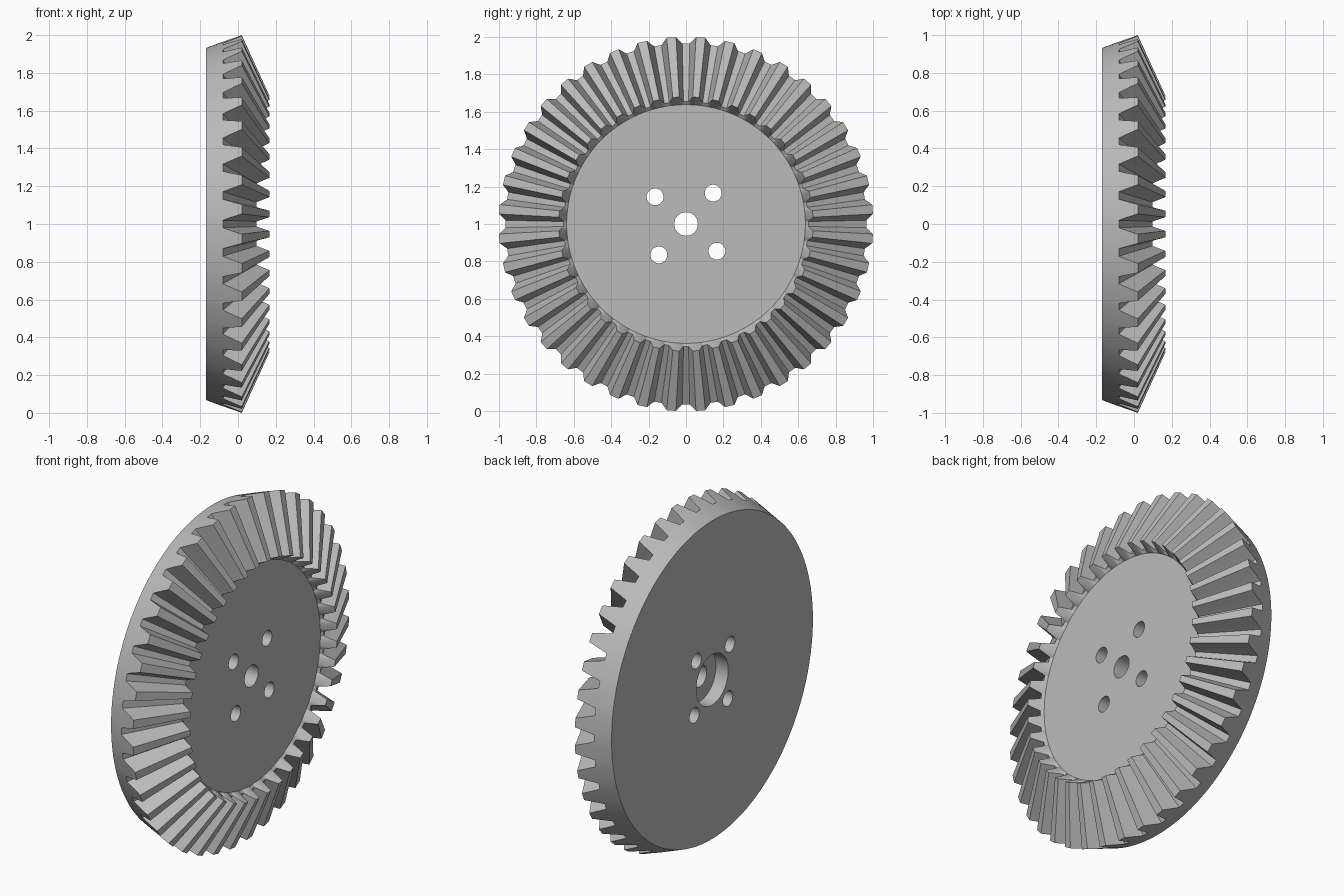
import bpy, bmesh, math
from mathutils import Vector, Matrix

cube = bpy.data.objects.get("Cube")
if cube:
    bpy.data.objects.remove(cube, do_unlink=True)

TEETH = 40
PITCH = 2 * math.pi / TEETH
BACK, WEB = (-0.17, 0.932), (0.087, 0.638)            # (x, radius) of the flat faces
OUT_ROOT, OUT_TIP = (-0.08, 0.965), (0.02, 1.001)     # outer end of the teeth
IN_ROOT, IN_TIP = (0.099, 0.655), (0.166, 0.68)       # inner end of the teeth
# One tooth: (position in pitches, height from root to tip)
TOOTH = [(-0.5, 0), (-0.37, 0), (-0.31, 0.25), (-0.25, 0.55), (-0.16, 1),
         (0.16, 1), (0.25, 0.55), (0.31, 0.25), (0.37, 0)]

steel = bpy.data.materials.new("steel_grey")
steel.use_nodes = True
steel.diffuse_color = (0.5, 0.5, 0.5, 1)
steel.node_tree.nodes["Principled BSDF"].inputs["Base Color"].default_value = (0.5, 0.5, 0.5, 1)


def mix(a, b, t):
    return [p + (q - p) * t for p, q in zip(a, b)]


def on_gear(x, radius, angle):
    return Vector((x, radius * math.sin(angle), 1 + radius * math.cos(angle)))


def make_object(name, bm):
    bmesh.ops.recalc_face_normals(bm, faces=bm.faces[:])
    mesh = bpy.data.meshes.new(name)
    bm.to_mesh(mesh)
    bm.free()
    obj = bpy.data.objects.new(name, mesh)
    bpy.context.collection.objects.link(obj)
    return obj


# Gear body: rings of points from the back face over the teeth to the web
bm = bmesh.new()
rings = [[], [], [], []]
for tooth in range(TEETH):
    for shift, height in TOOTH:
        angle = (tooth + 0.5 + shift) * PITCH
        section = (BACK, mix(OUT_ROOT, OUT_TIP, height), mix(IN_ROOT, IN_TIP, height), WEB)
        for ring, (x, radius) in zip(rings, section):
            ring.append(bm.verts.new(on_gear(x, radius, angle)))
count = len(rings[0])
for a, b in zip(rings, rings[1:]):
    for i in range(count):
        j = (i + 1) % count
        bm.faces.new((a[i], a[j], b[j], b[i]))
bm.faces.new(rings[0])
bm.faces.new(rings[-1])
gear = make_object("bevel_gear", bm)
gear.data.materials.append(steel)


def drill(name, y, z, radius, x0, x1):
    """Cut a round hole along x, then discard the cutter."""
    bm = bmesh.new()
    place = Matrix.Translation(((x0 + x1) / 2, y, 1 + z)) @ Matrix.Rotation(math.pi / 2, 4, 'Y')
    bmesh.ops.create_cone(bm, cap_ends=True, segments=48, radius1=radius, radius2=radius,
                          depth=x1 - x0, matrix=place)
    cutter = make_object(name, bm)
    cutter.data.materials.append(steel)
    cutter.hide_render = True
    cut = gear.modifiers.new(name, 'BOOLEAN')
    cut.operation = 'DIFFERENCE'
    cut.solver = 'EXACT'
    cut.object = cutter
    bpy.ops.object.modifier_apply(modifier=cut.name)
    bpy.data.objects.remove(cutter, do_unlink=True)


bpy.ops.object.select_all(action='DESELECT')
gear.select_set(True)
bpy.context.view_layer.objects.active = gear

# Shaft bore, rear counterbore and four bolt holes
drill("shaft_bore", 0, 0, 0.063, -0.4, 0.4)
drill("counterbore", 0, 0, 0.148, -0.4, -0.09)
for k in range(4):
    angle = math.radians(48.7 + 90 * k)
    drill("bolt_hole", 0.22 * math.cos(angle), 0.22 * math.sin(angle), 0.045, -0.4, 0.4)

bpy.ops.object.shade_smooth_by_angle(angle=math.radians(25))
